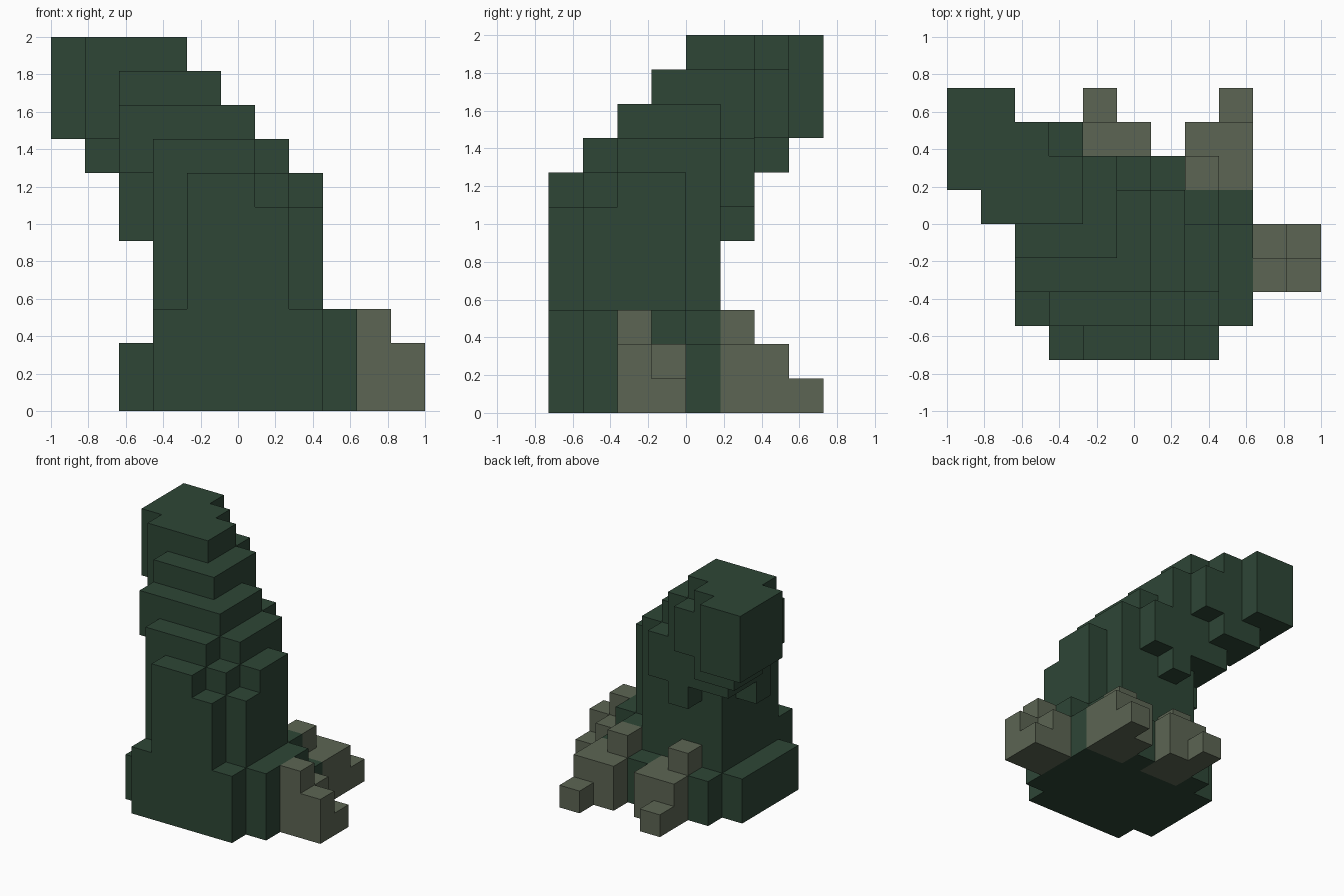
import bpy, bmesh, math
from mathutils import Vector

if "Cube" in bpy.data.objects:
    bpy.data.objects.remove(bpy.data.objects["Cube"], do_unlink=True)

U = 2 / 11                       # size of one block
ORIGIN = Vector((5.5, 4, 0))     # grid point that sits at the world origin


def material(name, rgb):
    m = bpy.data.materials.new(name)
    m.diffuse_color = (*rgb, 1)
    m.use_nodes = True
    bsdf = next(n for n in m.node_tree.nodes if n.type == 'BSDF_PRINCIPLED')
    bsdf.inputs["Base Color"].default_value = (*rgb, 1)
    return m


GREEN = material("dark_green", (0.0273, 0.0612, 0.0369))
GREY = material("grey_olive", (0.107, 0.130, 0.087))


def box(xs, ys, z0, z1):
    return {(x, y, z) for x in range(*xs) for y in range(*ys) for z in range(z0, z1)}


# Base: square footing with low steps on three sides
base = box((3, 8), (0, 5), 0, 3) | box((8, 9), (1, 4), 0, 3)
base |= box((2, 3), (1, 5), 0, 2) | box((8, 9), (4, 5), 0, 2)
base |= box((3, 4), (5, 6), 0, 2) | box((6, 7), (5, 6), 0, 2)

# Trunk and leaning top: x range of each row from front to back
ROWS = [(4, 7), (3, 8), (2, 8), (2, 8), (1, 7), (0, 6), (0, 4), (0, 2)]
# Ragged spots on the underside of the overhang
RAGGED = {(2, 3): 5, (4, 5): 5, (2, 2): 7, (1, 4): 8, (3, 6): 8}


def top_height(x, y):
    """Steps rise to the back and to -x, with cut corners and a flat cap."""
    return min(7 + y, 14 - x, 12 - x + y, 28 - 2 * (x + y), 11)


def underside(x, y):
    """The overhang climbs one block for each block away from the trunk."""
    return RAGGED.get((x, y), 5 + max(3 - x, y - 4))


trunk, leaning_top = set(), set()
for y, span in enumerate(ROWS):
    for x in range(*span):
        in_trunk = x >= 3 and y <= 4
        low = 3 if in_trunk else underside(x, y)
        column = box((x, x + 1), (y, y + 1), low, top_height(x, y))
        (trunk if in_trunk else leaning_top).update(column)


# Roots: small stairs that fall away from the base
def root(x0, y0, drop):
    return set().union(*(box((x0 + i, x0 + i + 1), (y0 + j, y0 + j + 1), 0, 3 - drop(i, j))
                         for i in range(2) for j in range(2)))


PARTS = {
    "base": (GREEN, base),
    "trunk": (GREEN, trunk),
    "leaning_top": (GREEN, leaning_top),
    "side_root": (GREY, root(9, 2, lambda i, j: i + j)),
    "corner_root": (GREY, root(7, 5, max) | {(8, 7, 0)}),
    "back_root": (GREY, root(4, 5, max) | {(4, 7, 0)}),
}
FILLED = set().union(*(cells for _, cells in PARTS.values()))


def add_part(name, mat, cells):
    """Skin the blocks, leaving out every face that touches another block."""
    bm = bmesh.new()
    for c in sorted(cells):
        mid = Vector(c) + Vector((0.5, 0.5, 0.5))
        for axis in range(3):
            for sign in (-1, 1):
                n = Vector((0, 0, 0))
                n[axis] = sign
                if tuple(int(a + b) for a, b in zip(c, n)) in FILLED:
                    continue
                u = Vector((0, 0, 0))
                u[(axis + 1) % 3] = 1
                v = n.cross(u)
                bm.faces.new([bm.verts.new((mid + (n + a * u + b * v) / 2 - ORIGIN) * U)
                              for a, b in ((-1, -1), (1, -1), (1, 1), (-1, 1))])
    bmesh.ops.remove_doubles(bm, verts=bm.verts[:], dist=1e-4)
    # Merge flat neighbours into large clean faces
    bmesh.ops.dissolve_limit(bm, angle_limit=math.radians(1),
                             verts=bm.verts[:], edges=bm.edges[:])
    me = bpy.data.meshes.new(name)
    bm.to_mesh(me)
    bm.free()
    me.materials.append(mat)
    bpy.context.scene.collection.objects.link(bpy.data.objects.new(name, me))


for part, (mat, cells) in PARTS.items():
    add_part(part, mat, cells)
